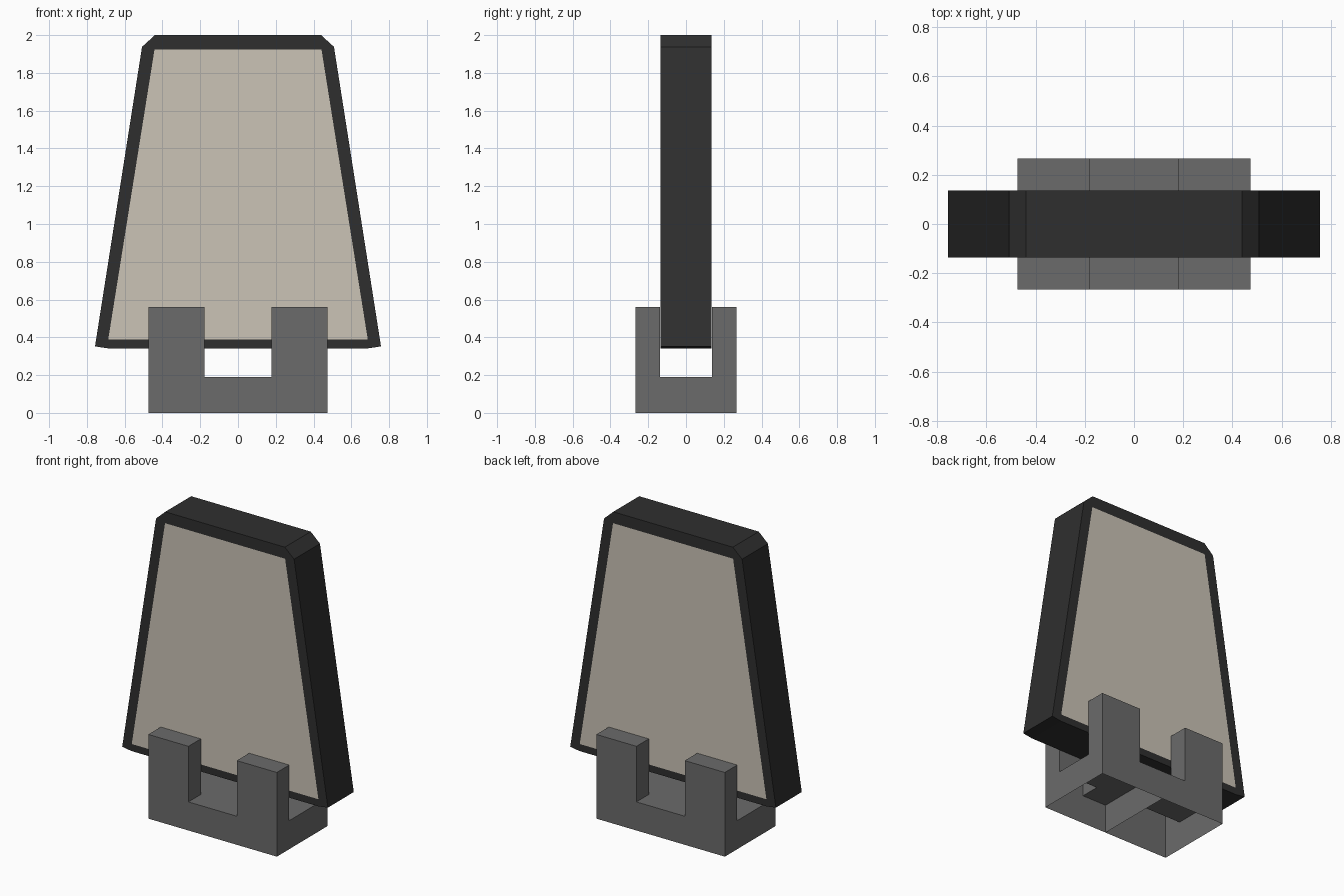
import bpy, bmesh

if "Cube" in bpy.data.objects:
    bpy.data.objects.remove(bpy.data.objects["Cube"])


def material(name, color):
    m = bpy.data.materials.new(name)
    m.diffuse_color = (*color, 1)
    m.use_nodes = True
    m.node_tree.nodes["Principled BSDF"].inputs["Base Color"].default_value = m.diffuse_color
    return m


def add_object(name, bm, mats):
    me = bpy.data.meshes.new(name)
    bm.to_mesh(me)
    bm.free()
    ob = bpy.data.objects.new(name, me)
    bpy.context.collection.objects.link(ob)
    for m in mats:
        me.materials.append(m)
    return ob


dark = material("dark_frame", (0.028, 0.028, 0.028))
beige = material("beige_panel", (0.6, 0.55, 0.47))
grey = material("stand_grey", (0.147, 0.147, 0.147))

# Sign board: tapered outline with clipped corners, flush panel on both sides
half_depth = 0.136
outer = [(-0.69, 0.342), (0.69, 0.342), (0.757, 0.352), (0.508, 1.938),
         (0.44, 2.0), (-0.44, 2.0), (-0.508, 1.938), (-0.757, 0.352)]
inner = [(-0.687, 0.389), (0.687, 0.389), (0.442, 1.924), (-0.442, 1.924)]
inner_of = [0, 1, 1, 2, 2, 3, 3, 0]

bm = bmesh.new()
rims = []
for y in (-half_depth, half_depth):
    rim = [bm.verts.new((x, y, z)) for x, z in outer]
    core = [bm.verts.new((x, y, z)) for x, z in inner]
    bm.faces.new(core).material_index = 1
    for i in range(8):
        j = (i + 1) % 8
        loop = [rim[i], rim[j], core[inner_of[j]], core[inner_of[i]]]
        bm.faces.new(list(dict.fromkeys(loop)))
    rims.append(rim)
front, back = rims
for i in range(8):
    j = (i + 1) % 8
    bm.faces.new((front[i], back[i], back[j], front[j]))
bmesh.ops.recalc_face_normals(bm, faces=bm.faces)
add_object("sign_board", bm, [dark, beige])

# Stand: hollow, open-bottomed half with two corner posts, mirrored across x
low, high = 0.19, 0.56
xs = [0, 0.178, 0.473]
ys = [-0.267, -0.137, 0.137, 0.267]


def height(i, j):
    if not (0 <= i < 2 and 0 <= j < 3):
        return 0
    return high if i == 1 and j != 1 else low


bm = bmesh.new()


def quad(points):
    bm.faces.new([bm.verts.new(p) for p in points])


for i in range(2):
    for j in range(3):
        x0, x1, y0, y1 = xs[i], xs[i + 1], ys[j], ys[j + 1]
        h = height(i, j)
        quad([(x0, y0, h), (x1, y0, h), (x1, y1, h), (x0, y1, h)])
        sides = [((i, j - 1), (x0, y0), (x1, y0)), ((i + 1, j), (x1, y0), (x1, y1)),
                 ((i, j + 1), (x1, y1), (x0, y1)), ((i - 1, j), (x0, y1), (x0, y0))]
        for cell, a, b in sides:
            for z0, z1 in ((0, low), (low, high)):
                if height(*cell) <= z0 and z1 <= h:
                    quad([(*a, z0), (*b, z0), (*b, z1), (*a, z1)])
bmesh.ops.remove_doubles(bm, verts=bm.verts, dist=1e-5)
bmesh.ops.dissolve_limit(bm, angle_limit=0.01, verts=bm.verts, edges=bm.edges)
stand = add_object("stand", bm, [grey])
mirror = stand.modifiers.new("Mirror", 'MIRROR')
mirror.use_mirror_merge = False
